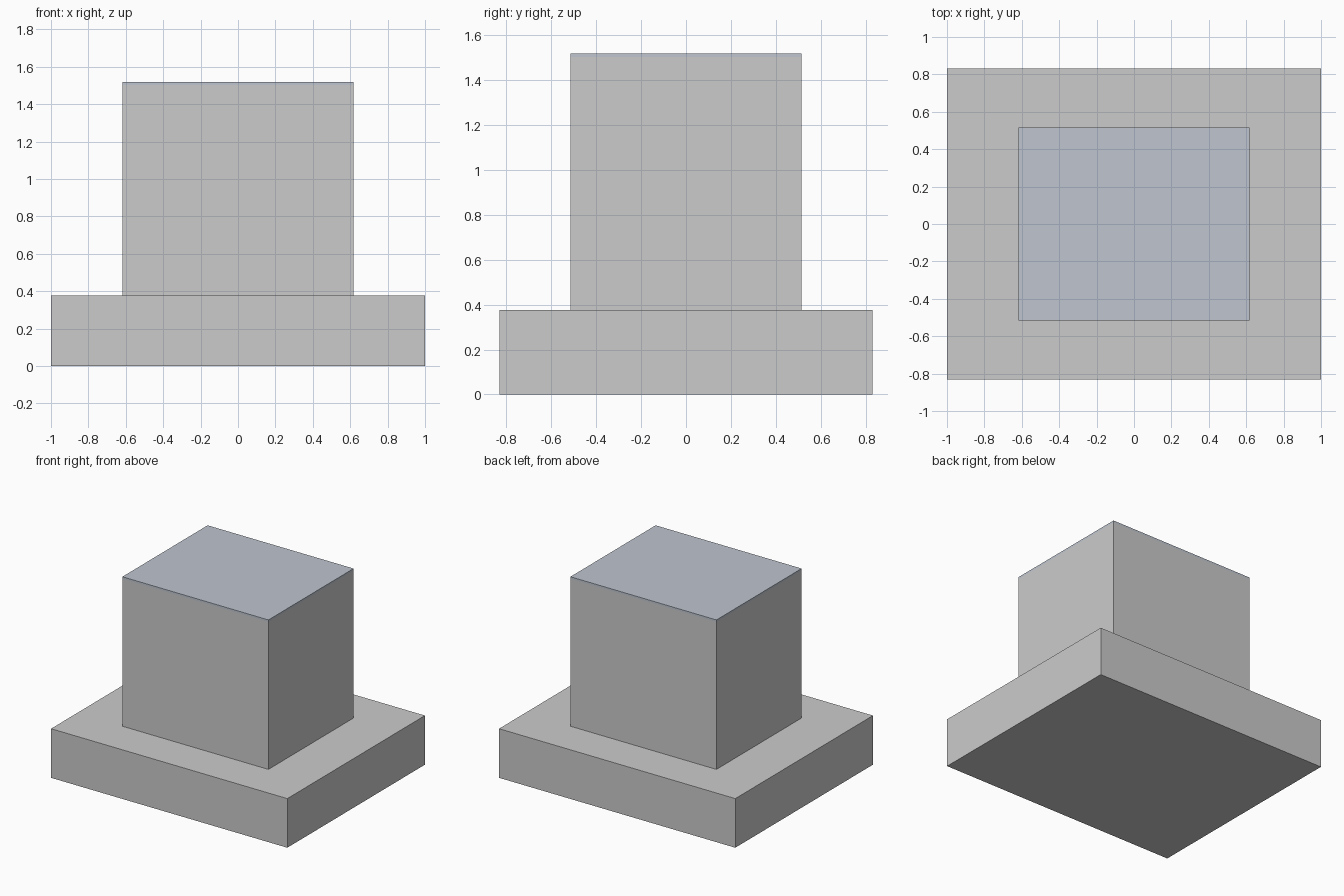
import bpy

if "Cube" in bpy.data.objects:
    bpy.data.objects.remove(bpy.data.objects["Cube"])


def box(name, size_x, size_y, z0, z1, material=None):
    """Axis-aligned box centred on x and y, spanning z0 to z1."""
    bpy.ops.mesh.primitive_cube_add(size=1, location=(0, 0, (z0 + z1) / 2))
    obj = bpy.context.object
    obj.name = name
    obj.scale = (size_x, size_y, z1 - z0)
    bpy.ops.object.transform_apply(location=False, rotation=False, scale=True)
    if material:
        obj.data.materials.append(material)
    return obj


blue_grey = bpy.data.materials.new("blue_grey")
blue_grey.diffuse_color = (0.52, 0.56, 0.63, 1)
blue_grey.use_nodes = True
blue_grey.node_tree.nodes["Principled BSDF"].inputs["Base Color"].default_value = blue_grey.diffuse_color

# Wide plinth
box("base", 2.0, 1.664, 0, 0.376)

# Block standing on the plinth
box("block", 1.236, 1.03, 0.376, 1.504)

# Thin coloured slab flush with the block's sides
box("top_slab", 1.236, 1.03, 1.504, 1.52, blue_grey)
